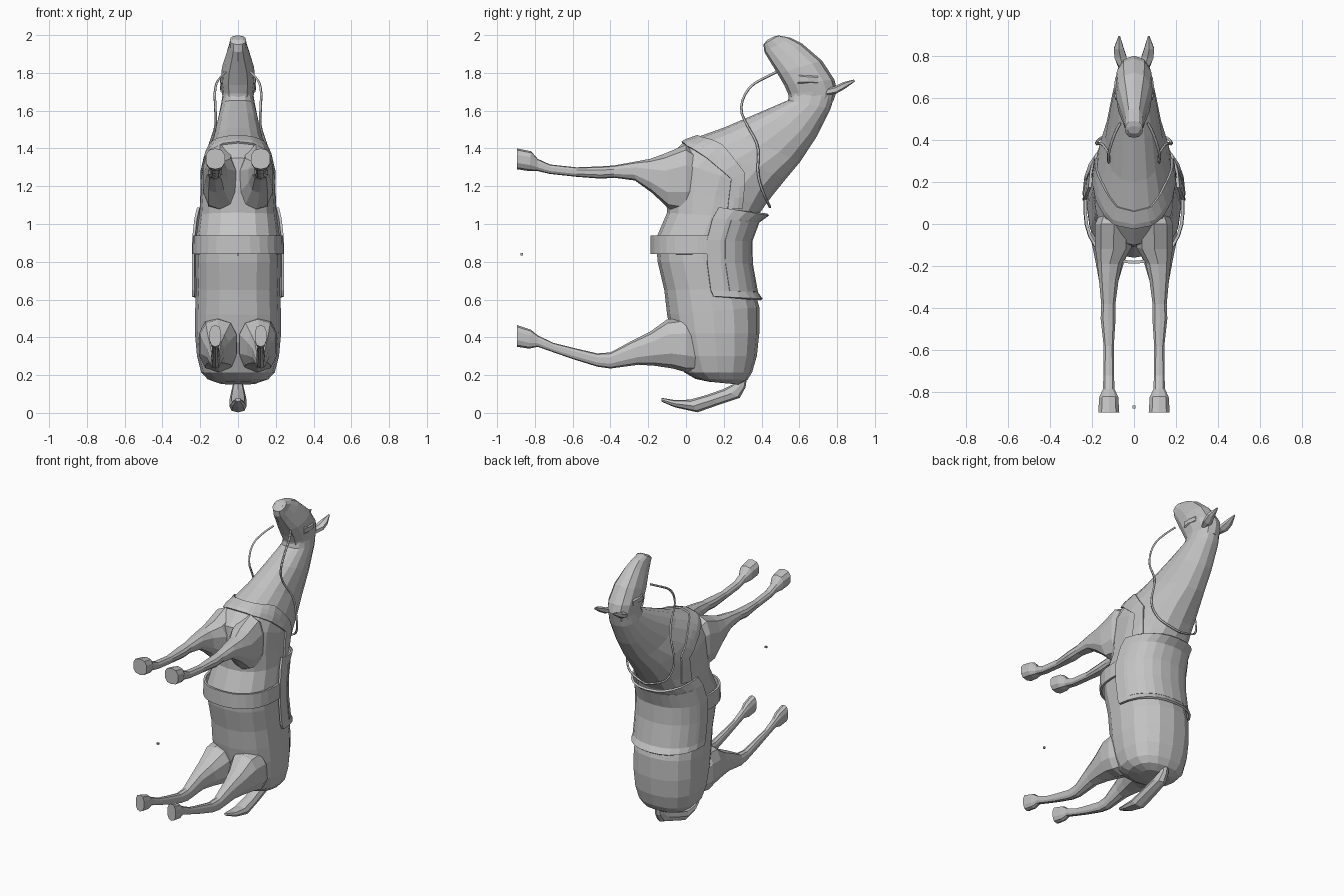
import bpy, bmesh, math
from mathutils import Vector

grey = bpy.data.materials.new("plain grey")
grey.diffuse_color = (0.55, 0.55, 0.55, 1)


def finish(name, bm):
    bmesh.ops.recalc_face_normals(bm, faces=bm.faces)
    me = bpy.data.meshes.new(name)
    bm.to_mesh(me)
    bm.free()
    me.materials.append(grey)
    ob = bpy.data.objects.new(name, me)
    bpy.context.collection.objects.link(ob)
    return ob


def loft(name, rings, n=12, e=0.85, arc=None, side=1):
    """Rings are (y0, z0, y1, z1, half width, centre x); arc gives an open shell."""
    bm = bmesh.new()
    rows = []
    count = n + 1 if arc else n
    for y0, z0, y1, z1, w, xc in rings:
        row = []
        for i in range(count):
            a = (math.radians(arc[0] + (arc[1] - arc[0]) * i / n) if arc
                 else 2 * math.pi * i / n - math.pi / 2)
            c, s = math.cos(a), math.sin(a)
            c = math.copysign(abs(c) ** e, c)
            s = math.copysign(abs(s) ** e, s)
            t = (s + 1) / 2
            row.append(bm.verts.new((side * (xc + w * c), y0 + (y1 - y0) * t, z0 + (z1 - z0) * t)))
        rows.append(row)
    for r, q in zip(rows, rows[1:]):
        for i in range(n):
            j = (i + 1) % count
            bm.faces.new((r[i], r[j], q[j], q[i]))
    if not arc:
        bm.faces.new(rows[0])
        bm.faces.new(rows[-1])
    return finish(name, bm)


def mid(rows):
    return [r + (0,) for r in rows]


def thicken(ob, t):
    m = ob.modifiers.new("thickness", 'SOLIDIFY')
    m.thickness, m.offset = t, 0


# Trunk and neck, from rump to throat
body = loft("body", mid([
    (0.12, 0.165, 0.28, 0.15, 0.10), (0.05, 0.18, 0.325, 0.175, 0.16),
    (-0.01, 0.215, 0.35, 0.215, 0.195), (-0.05, 0.30, 0.375, 0.30, 0.217),
    (-0.08, 0.42, 0.388, 0.42, 0.228), (-0.10, 0.52, 0.388, 0.56, 0.227),
    (-0.115, 0.65, 0.36, 0.66, 0.222), (-0.15, 0.80, 0.335, 0.80, 0.226),
    (-0.16, 0.92, 0.33, 0.92, 0.223), (-0.10, 1.06, 0.37, 1.03, 0.205),
    (-0.11, 1.20, 0.42, 1.10, 0.197), (-0.10, 1.35, 0.465, 1.16, 0.193),
    (-0.01, 1.435, 0.53, 1.24, 0.175), (0.20, 1.51, 0.605, 1.33, 0.137),
    (0.40, 1.595, 0.69, 1.46, 0.112), (0.54, 1.655, 0.765, 1.61, 0.09),
    (0.55, 1.70, 0.79, 1.69, 0.08)]), n=16)

# Head, from poll to muzzle
loft("head", mid([
    (0.55, 1.64, 0.78, 1.65, 0.08), (0.54, 1.69, 0.80, 1.71, 0.085),
    (0.52, 1.735, 0.785, 1.765, 0.092),
    (0.485, 1.795, 0.72, 1.865, 0.085), (0.445, 1.86, 0.615, 1.955, 0.06),
    (0.415, 1.91, 0.55, 1.987, 0.045), (0.41, 1.95, 0.49, 1.998, 0.043),
    (0.43, 1.975, 0.465, 1.992, 0.03)]), n=12)

for side, label in ((1, "right"), (-1, "left")):
    # Legs, from hoof to the joint inside the trunk
    loft("front_leg_" + label, [
        (-0.895, 1.29, -0.895, 1.40, 0.052, 0.12), (-0.83, 1.28, -0.82, 1.385, 0.047, 0.12),
        (-0.785, 1.28, -0.785, 1.345, 0.029, 0.12), (-0.72, 1.265, -0.72, 1.315, 0.026, 0.12),
        (-0.58, 1.25, -0.58, 1.30, 0.025, 0.12), (-0.45, 1.24, -0.45, 1.305, 0.037, 0.123),
        (-0.38, 1.245, -0.38, 1.31, 0.035, 0.122), (-0.27, 1.23, -0.27, 1.33, 0.048, 0.12),
        (-0.18, 1.165, -0.19, 1.345, 0.062, 0.115), (-0.09, 1.08, -0.12, 1.37, 0.09, 0.098),
        (0.0, 1.06, 0.0, 1.42, 0.093, 0.095), (0.12, 1.12, 0.12, 1.33, 0.06, 0.08)],
        n=10, e=0.8, side=side)
    loft("hind_leg_" + label, [
        (-0.895, 0.35, -0.895, 0.465, 0.032, 0.12), (-0.83, 0.34, -0.82, 0.44, 0.028, 0.12),
        (-0.785, 0.35, -0.785, 0.41, 0.02, 0.12), (-0.70, 0.32, -0.70, 0.37, 0.018, 0.12),
        (-0.60, 0.285, -0.60, 0.345, 0.02, 0.12), (-0.47, 0.245, -0.47, 0.315, 0.025, 0.12),
        (-0.40, 0.235, -0.40, 0.32, 0.03, 0.12), (-0.25, 0.255, -0.28, 0.385, 0.048, 0.12),
        (-0.17, 0.25, -0.19, 0.43, 0.07, 0.115), (-0.07, 0.235, -0.10, 0.495, 0.1, 0.105),
        (0.0, 0.215, 0.0, 0.51, 0.108, 0.103), (0.14, 0.22, 0.14, 0.42, 0.07, 0.09)],
        n=10, e=0.8, side=side)
    # Ears
    loft("ear_" + label, [
        (0.735, 1.68, 0.755, 1.72, 0.02, 0.055), (0.795, 1.69, 0.79, 1.73, 0.033, 0.064),
        (0.84, 1.715, 0.83, 1.75, 0.026, 0.072), (0.895, 1.755, 0.89, 1.765, 0.004, 0.07)],
        n=6, side=side)
    # Brow over each eye
    loft("brow_" + label, [
        (0.59, 1.74, 0.60, 1.795, 0.012, 0.08), (0.64, 1.74, 0.65, 1.79, 0.016, 0.082),
        (0.70, 1.74, 0.70, 1.785, 0.012, 0.078)], n=6, side=side)
    # Reins hanging from the mouth to the withers
    cu = bpy.data.curves.new("rein_" + label, 'CURVE')
    cu.dimensions, cu.bevel_depth, cu.bevel_resolution = '3D', 0.007, 0
    sp = cu.splines.new('NURBS')
    pts = [(0.065, 0.48, 1.805), (0.09, 0.44, 1.785), (0.125, 0.33, 1.73), (0.12, 0.28, 1.61),
           (0.115, 0.33, 1.51), (0.155, 0.39, 1.41), (0.185, 0.375, 1.27),
           (0.165, 0.41, 1.16), (0.10, 0.435, 1.11), (0, 0.445, 1.09)]
    sp.points.add(len(pts) - 1)
    for p, (x, y, z) in zip(sp.points, pts):
        p.co = (side * x, y, z, 1)
    sp.use_endpoint_u, sp.order_u = True, 3
    cu.resolution_u = 3
    cu.materials.append(grey)
    bpy.context.collection.objects.link(bpy.data.objects.new("rein_" + label, cu))

# Tail
loft("tail", mid([
    (0.265, 0.19, 0.325, 0.20, 0.022), (0.255, 0.155, 0.315, 0.135, 0.028),
    (0.195, 0.125, 0.285, 0.08, 0.038), (0.11, 0.095, 0.18, 0.045, 0.045),
    (0.02, 0.07, 0.06, 0.003, 0.046), (-0.06, 0.068, -0.06, 0.03, 0.036),
    (-0.13, 0.08, -0.13, 0.06, 0.014)]), n=8)

# Girth strap
thicken(loft("girth", mid([
    (-0.182, 0.84, 0.34, 0.84, 0.234), (-0.182, 0.94, 0.345, 0.94, 0.232)]),
    n=16, arc=(-190, 10)), 0.014)

# Saddle blanket with flared ends, and the raised seat over it
blanket = [(-0.14, 0.635, 0.40, 0.60, 0.238), (-0.14, 0.66, 0.372, 0.64, 0.236),
           (-0.15, 0.80, 0.345, 0.79, 0.238), (-0.15, 0.92, 0.343, 0.91, 0.237),
           (-0.13, 1.05, 0.38, 1.01, 0.224), (-0.12, 1.13, 0.435, 1.05, 0.21)]
thicken(loft("saddle_blanket", mid(blanket), n=12, arc=(2, 178)), 0.014)
seat = [(a, b, c + 0.004, d, w + 0.004) for a, b, c, d, w in blanket[1:5]]
thicken(loft("saddle_seat", mid(seat), n=10, arc=(22, 158)), 0.01)

# Breast strap, draped on the chest
half = [((0, -0.03, 1.44), (0, 0.06, 1.47)), ((0.12, -0.01, 1.43), (0.09, 0.08, 1.47)),
        ((0.18, 0.11, 1.35), (0.145, 0.19, 1.42)), ((0.20, 0.24, 1.24), (0.17, 0.31, 1.27)),
        ((0.20, 0.22, 1.08), (0.18, 0.30, 1.08))]
chain = [tuple(Vector((-x, y, z)) for x, y, z in pair) for pair in half[:0:-1]]
chain += [tuple(Vector(p) for p in pair) for pair in half]
bm = bmesh.new()
rows = [[bm.verts.new(p) for p in pair] for pair in chain]
for a, b in zip(rows, rows[1:]):
    bm.faces.new((a[0], b[0], b[1], a[1]))
bmesh.ops.subdivide_edges(bm, edges=bm.edges[:], cuts=2, use_grid_fill=True)
strap = finish("breast_strap", bm)
wrap = strap.modifiers.new("drape", 'SHRINKWRAP')
wrap.target, wrap.wrap_mode, wrap.offset = body, 'ABOVE_SURFACE', 0.006
thicken(strap, 0.01)

# Tiny loose stud between the feet
bm = bmesh.new()
bmesh.ops.create_cube(bm, size=0.012)
bmesh.ops.translate(bm, verts=bm.verts, vec=(0, -0.87, 0.84))
finish("stud", bm)
